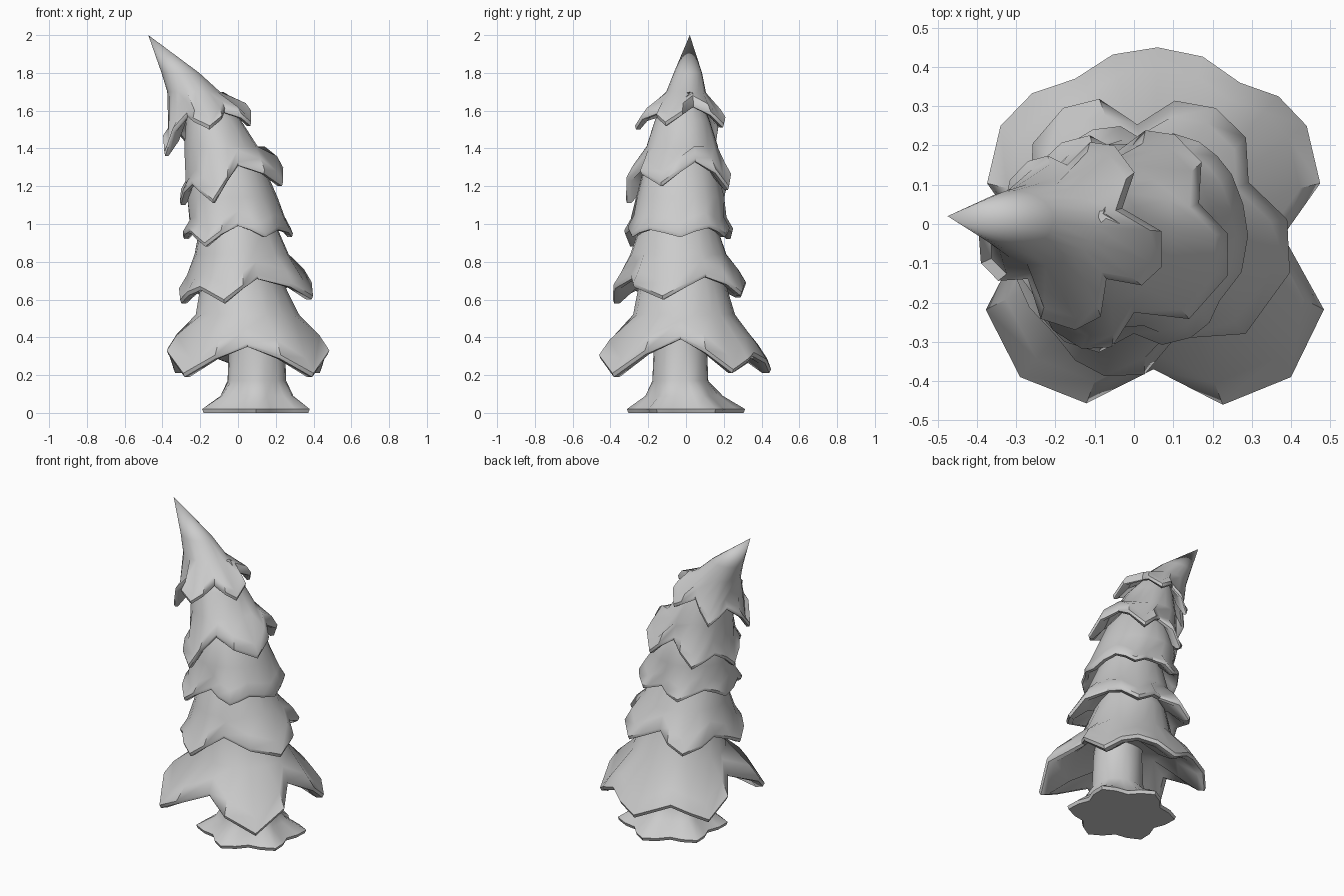
import bpy, bmesh
from math import cos, sin, atan2, hypot, tau, radians

if "Cube" in bpy.data.objects:
    bpy.data.objects.remove(bpy.data.objects["Cube"])


def loft(name, rings, apex=None):
    """Skin a stack of equal-length rings; close both ends (or fan to an apex)."""
    bm = bmesh.new()
    loops = [[bm.verts.new(p) for p in ring] for ring in rings]
    n = len(loops[0])
    for a, b in zip(loops, loops[1:]):
        for i in range(n):
            j = (i + 1) % n
            bm.faces.new((a[i], a[j], b[j], b[i]))
    bm.faces.new(loops[0])
    if apex:
        tip = bm.verts.new(apex)
        for i in range(n):
            bm.faces.new((loops[-1][i], loops[-1][(i + 1) % n], tip))
    else:
        bm.faces.new(loops[-1])
    bmesh.ops.recalc_face_normals(bm, faces=bm.faces)
    mesh = bpy.data.meshes.new(name)
    bm.to_mesh(mesh)
    bm.free()
    obj = bpy.data.objects.new(name, mesh)
    bpy.context.collection.objects.link(obj)
    bpy.ops.object.select_all(action='DESELECT')
    obj.select_set(True)
    bpy.context.view_layer.objects.active = obj
    bpy.ops.object.shade_smooth_by_angle(angle=radians(50))
    return obj


def rim_points(center, points):
    """Alternating notch/tip points, plus a rounded point between each pair."""
    cx, cy = center
    out = []
    for k, p in enumerate(points):
        q = points[(k + 1) % len(points)]
        out.append(p)
        notch, tip = (p, q) if k % 2 == 0 else (q, p)
        a = atan2(p[1] - cy, p[0] - cx)
        b = a + (atan2(q[1] - cy, q[0] - cx) - a) % tau
        m = (a + b) / 2
        r = (0.2 * hypot(notch[0] - cx, notch[1] - cy)
             + 0.8 * hypot(tip[0] - cx, tip[1] - cy))
        out.append((cx + r * cos(m), cy + r * sin(m), 0.6 * notch[2] + 0.4 * tip[2]))
    return out


def tier(name, center, points, body, flare=0.08, apex=None, size=1.0):
    """Drooping skirt: underside, lip, rim, shoulder, then round body sections."""
    cx, cy = center
    rim = rim_points(center, points)

    def scaled(s, dz):
        s *= size
        return [(cx + (x - cx) * s, cy + (y - cy) * s, z + dz) for x, y, z in rim]

    rings = [scaled(0.65, 0.09), scaled(0.9, 0.01), scaled(0.98, 0.01),
             scaled(1, 0.03), scaled(0.88, 0.03 + flare)]
    angles = [atan2(y - cy, x - cx) for x, y, z in rim]
    for bx, by, z, rx, ry in body:
        rings.append([(bx + rx * cos(a), by + ry * sin(a), z) for a in angles])
    return loft(name, rings, apex)


# Trunk with flared root toes
rings = []
for cx, cy, z, r, lobe in [(.095, 0, 0, .27, .035), (.095, 0, .02, .278, .035),
                           (.10, -.01, .09, .19, .015), (.10, -.03, .17, .148, 0),
                           (.10, -.03, .38, .14, 0), (.08, -.03, .6, .13, 0)]:
    rings.append([(cx + (r + lobe * cos(6 * a + tau / 2)) * cos(a) * 1.05,
                   cy + (r + lobe * cos(6 * a + tau / 2)) * sin(a), z)
                  for a in (tau * i / 24 for i in range(24))])
loft("trunk", rings)

# Foliage tiers, bottom to top (points run notch, tip, notch, tip ...)
tier("foliage_bottom", (.05, 0),
     [(.38, -.03, .38), (.44, .25, .2), (.27, .36, .29), (.06, .45, .2), (-.15, .37, .29),
      (-.34, .25, .2), (-.28, -.03, .38), (-.29, -.39, .18), (.05, -.37, .34), (.4, -.39, .18)],
     [(.05, -.01, .52, .275, .27), (.02, -.02, .7, .215, .225), (.02, -.03, .85, .16, .17)])

tier("foliage_lower", (.04, -.03),
     [(.28, .1, .71), (.2, .28, .61), (.01, .24, .7), (-.17, .28, .6), (-.25, .08, .67),
      (-.29, -.12, .57), (-.19, -.27, .64), (-.07, -.37, .57), (.1, -.28, .70), (.38, -.12, .59)],
     [(.02, -.04, .84, .25, .255), (.0, -.04, 1.0, .2, .2), (0, -.04, 1.1, .15, .15)], .07, size=1.05)

tier("foliage_middle", (.01, -.04),
     [(.24, .12, .97), (.16, .2, .92), (.03, .2, .97), (-.1, .23, .91), (-.22, .13, .98),
      (-.28, 0, .91), (-.25, -.16, .95), (-.17, -.29, .87), (0, -.27, .98), (.14, -.28, .92),
      (.21, -.19, .96), (.28, -.03, .92)],
     [(-.03, -.03, 1.14, .24, .235), (-.05, -.03, 1.3, .19, .19), (-.07, -.03, 1.4, .13, .13)],
     .06, size=1.04)

tier("foliage_upper", (-.03, -.04),
     [(.16, .05, 1.32), (.1, .22, 1.17), (-.04, .18, 1.28), (-.18, .2, 1.13), (-.26, .08, 1.2),
      (-.3, -.06, 1.09), (-.24, -.19, 1.2), (-.13, -.31, 1.1), (0, -.22, 1.3), (.23, -.13, 1.19)],
     [(-.09, -.02, 1.41, .195, .19), (-.13, -.02, 1.55, .145, .145), (-.18, -.01, 1.66, .1, .09)],
     .06, size=1.03)

# Bent pointed cap
tier("foliage_top", (-.17, 0),
     [(-.03, .04, 1.61), (-.05, .2, 1.5), (-.17, .15, 1.56), (-.27, .16, 1.41), (-.33, .05, 1.5),
      (-.39, -.1, 1.35), (-.27, -.14, 1.56), (-.15, -.27, 1.49), (-.07, -.14, 1.58), (.07, -.11, 1.51)],
     [(-.235, 0, 1.7, .14, .105), (-.305, .01, 1.8, .1, .075)], .04, apex=(-.475, .02, 2.0))
